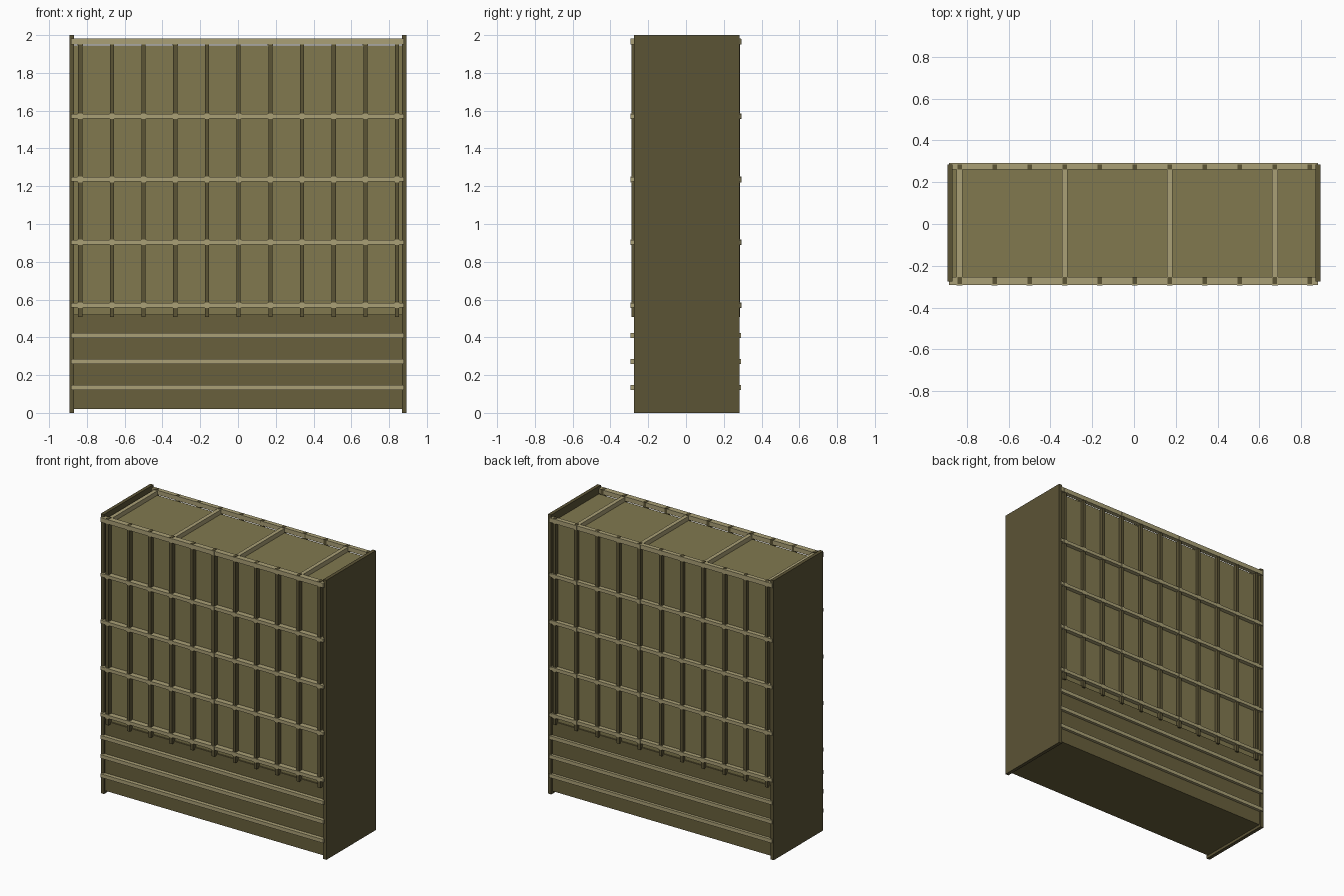
import bpy, bmesh
from mathutils import Matrix, Vector

if "Cube" in bpy.data.objects:
    bpy.data.objects.remove(bpy.data.objects["Cube"])


def material(name, rgb):
    m = bpy.data.materials.new(name)
    m.diffuse_color = (*rgb, 1)
    m.use_nodes = True
    m.node_tree.nodes["Principled BSDF"].inputs["Base Color"].default_value = m.diffuse_color
    return m


PANEL = material("panel_paint", (0.22, 0.19, 0.078))
RAIL = material("rail_paint", (0.40, 0.35, 0.18))
BASE = material("base_paint", (0.14, 0.117, 0.045))
DARK = material("dark_paint", (0.105, 0.087, 0.036))


def boxes(name, mat, spans):
    """One object from boxes given as (x0, x1, y0, y1, z0, z1)."""
    bm = bmesh.new()
    for x0, x1, y0, y1, z0, z1 in spans:
        centre = Vector((x0 + x1, y0 + y1, z0 + z1)) / 2
        size = Matrix.Diagonal((x1 - x0, y1 - y0, z1 - z0, 1))
        bmesh.ops.create_cube(bm, size=1, matrix=Matrix.Translation(centre) @ size)
    mesh = bpy.data.meshes.new(name)
    bm.to_mesh(mesh)
    bm.free()
    mesh.materials.append(mat)
    ob = bpy.data.objects.new(name, mesh)
    bpy.context.collection.objects.link(ob)
    return ob


# Core body: solid lower part and slightly recessed upper part
boxes("lower_body", BASE, [(-0.87, 0.87, -0.265, 0.272, 0.02, 0.52)])
boxes("upper_body", PANEL, [(-0.87, 0.87, -0.255, 0.262, 0.52, 1.945)])

# End panels
for side, x0, x1 in (("left", -0.893, -0.868), ("right", 0.868, 0.893)):
    boxes(side + "_end_panel", DARK, [(x0, x1, -0.276, 0.284, 0, 2)])

bars = [-0.835 + 0.1677 * i for i in range(11)]
upper_rails = [0.57, 0.903, 1.236, 1.57, 1.965]
lower_rails = [0.135, 0.272, 0.409]

for face, s, body, lower, bar_out, rail_out in (
        ("front", -1, 0.254, 0.264, 0.288, 0.293),
        ("back", 1, 0.261, 0.271, 0.286, 0.292)):
    def span(inner, outer):
        return tuple(sorted((s * inner, s * outer)))

    # Vertical bars
    boxes(face + "_vertical_bars", DARK,
          [(x - 0.011, x + 0.011, *span(body, bar_out), 0.507, 1.983) for x in bars])
    # Horizontal rails, the top one a little taller
    boxes(face + "_upper_rails", RAIL,
          [(-0.885, 0.88, *span(body, rail_out), z - h, z + h)
           for z in upper_rails for h in [0.016 if z > 1.9 else 0.012]])
    boxes(face + "_lower_rails", RAIL,
          [(-0.885, 0.88, *span(lower, rail_out), z - 0.013, z + 0.013)
           for z in lower_rails])
    # Small clips where the bars cross the rails
    boxes(face + "_rail_clips", RAIL,
          [(x - 0.014, x + 0.014, *span(bar_out - 0.004, rail_out + 0.001), z - 0.015, z + 0.015)
           for z in upper_rails for x in bars])

# Cross ribs over the roof, on every third bar
boxes("roof_ribs", RAIL,
      [(x - 0.014, x + 0.014, -0.256, 0.263, 1.94, 1.977) for x in bars[::3]])
